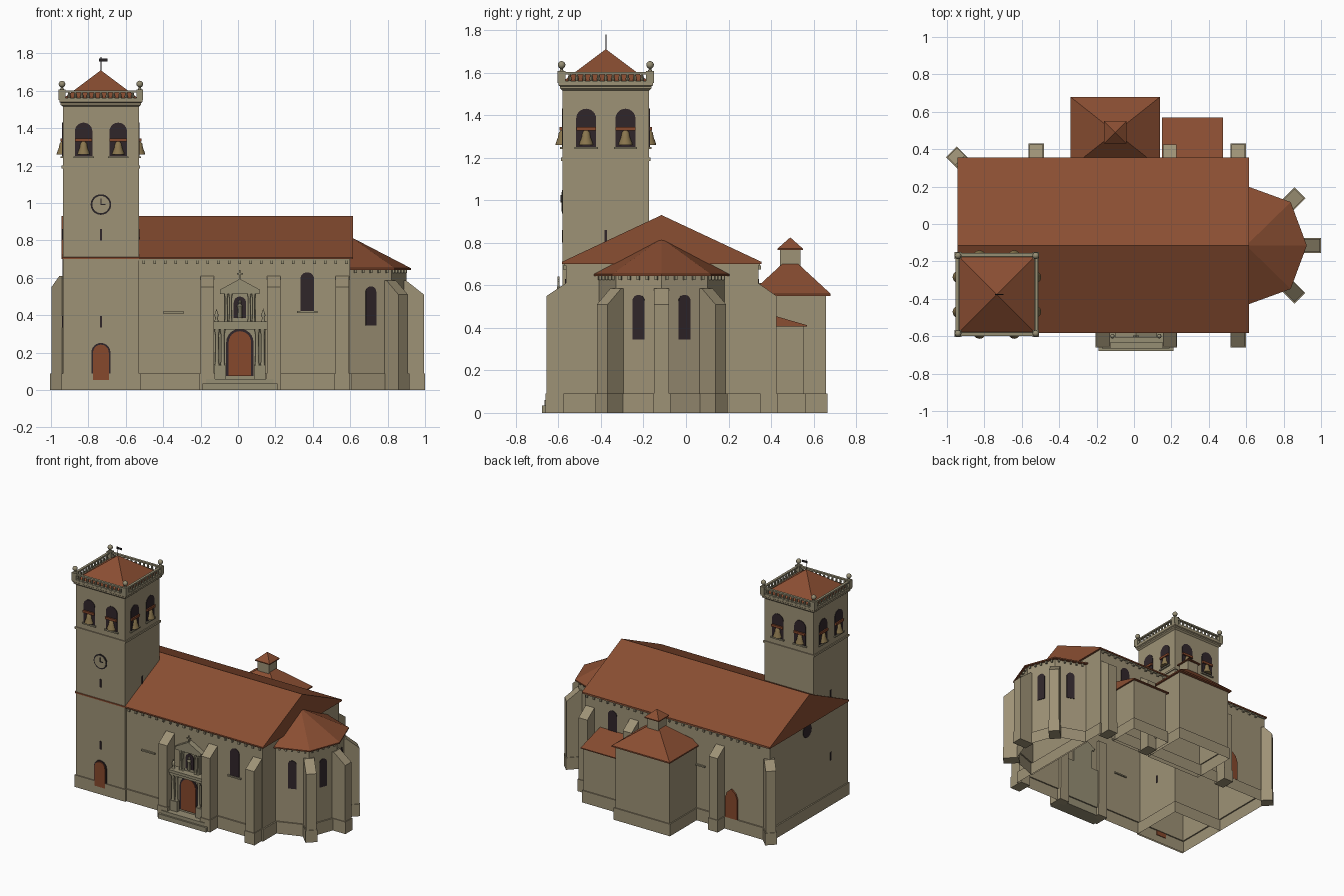
import bpy, bmesh, math
from mathutils import Matrix, Vector

if "Cube" in bpy.data.objects:
    bpy.data.objects.remove(bpy.data.objects["Cube"])


def material(name, *rgb):
    m = bpy.data.materials.new(name)
    col = [((c / 255 + 0.055) / 1.055) ** 2.4 for c in rgb] + [1]
    m.diffuse_color = col
    m.use_nodes = True
    m.node_tree.nodes["Principled BSDF"].inputs["Base Color"].default_value = col
    return m


STONE = material("sandstone", 158, 146, 118)
TRIM = material("trim stone", 150, 142, 116)
TILE = material("roof tile", 138, 78, 50)
DARK = material("dark opening", 48, 38, 42)
WOOD = material("door wood", 134, 72, 44)
BRONZE = material("bell bronze", 138, 118, 78)
IRON = material("iron", 40, 36, 38)


def finish(name, bm, mat, smooth=False):
    me = bpy.data.meshes.new(name)
    bm.to_mesh(me)
    bm.free()
    me.materials.append(mat)
    if smooth:
        me.shade_smooth()
        me.set_sharp_from_angle(angle=math.radians(40))
    ob = bpy.data.objects.new(name, me)
    bpy.context.collection.objects.link(ob)
    return ob


def loft(name, rings, mat, top=False, bottom=False, smooth=False):
    """Skin counter-clockwise rings from bottom to top."""
    bm = bmesh.new()
    vs = [[bm.verts.new(p) for p in r] for r in rings]
    n = len(rings[0])
    for a, b in zip(vs, vs[1:]):
        for i in range(n):
            j = (i + 1) % n
            bm.faces.new((a[i], a[j], b[j], b[i]))
    if top:
        bm.faces.new(vs[-1])
    if bottom:
        bm.faces.new(vs[0][::-1])
    bmesh.ops.remove_doubles(bm, verts=bm.verts, dist=1e-5)
    return finish(name, bm, mat, smooth)


def rect(cx, cy, hx, hy, z):
    return [(cx - hx, cy - hy, z), (cx + hx, cy - hy, z), (cx + hx, cy + hy, z), (cx - hx, cy + hy, z)]


def lathe(name, x, y, profile, mat, seg=12):
    ang = [2 * math.pi * i / seg for i in range(seg)]
    rings = [[(x + r * math.cos(a), y + r * math.sin(a), z) for a in ang] for r, z in profile]
    return loft(name, rings, mat, profile[-1][0] > 0, profile[0][0] > 0, True)


def frame(x, y, deg):
    """Local Y points outward along the given heading."""
    return Matrix.Translation((x, y, 0)) @ Matrix.Rotation(math.radians(deg - 90), 4, 'Z')


def extrude(name, pts, lo, hi, mat, M=Matrix(), side=False):
    """Extrude an XZ profile along local Y, or a YZ profile along X when side is set."""
    bm = bmesh.new()
    ends = [[bm.verts.new(M @ Vector((d, a, z) if side else (a, d, z))) for a, z in pts] for d in (lo, hi)]
    n = len(pts)
    bm.faces.new(ends[0])
    bm.faces.new(ends[1])
    for i in range(n):
        j = (i + 1) % n
        bm.faces.new((ends[0][i], ends[0][j], ends[1][j], ends[1][i]))
    bmesh.ops.recalc_face_normals(bm, faces=bm.faces)
    return finish(name, bm, mat)


def block(name, u0, u1, d0, d1, z0, z1, mat, M=Matrix()):
    return extrude(name, [(u0, z0), (u1, z0), (u1, z1), (u0, z1)], d0, d1, mat, M)


def arch(w, z0, z1, u=0, n=12):
    return [(u - w, z0), (u + w, z0)] + [
        (u + w * math.cos(math.pi * i / n), z1 - w + w * math.sin(math.pi * i / n)) for i in range(n + 1)]


def disc(r, z, n=28):
    return [(r * math.cos(2 * math.pi * i / n), z + r * math.sin(2 * math.pi * i / n)) for i in range(n)]


def buttress(name, x, y, deg, length, top, shoulder):
    M = frame(x, y, deg)
    extrude(name, [(-0.02, 0), (length, 0), (length, shoulder), (0, top), (-0.02, top)], -0.036, 0.036, STONE, M, True)
    block(name + "_plinth", -0.041, 0.041, -0.02, length + 0.005, 0, 0.09, STONE, M)


# Nave walls with plinth, and solid gabled roof
NX, NY, HX, HY = -0.167, -0.1125, 0.767, 0.4525
loft("nave_walls", [rect(NX, NY, HX + o, HY + o, z) for o, z in
                    ((0.01, 0), (0.01, 0.09), (0, 0.09), (0, 0.705))], STONE)
extrude("nave_roof", [(-0.583, 0.7), (-0.583, 0.71), (-0.115, 0.93), (0.355, 0.71), (0.355, 0.7)],
        -0.945, 0.615, TILE, side=True)
for side, y, deg in (("front", -0.565, -90), ("back", 0.34, 90)):
    sgn = 1 if deg > 0 else -1
    M = frame(0, y, deg)
    extrude(side + "_nave_window", arch(0.037, 0.42, 0.63, 0.37 * sgn), -0.01, 0.004, DARK, M)
    for x, w, z in ((0.37, 0.055, 0.412), (-0.345, 0.055, 0.41)):
        block(side + "_sill", sgn * x - w, sgn * x + w, -0.01, 0.012, z, z + 0.01, TRIM, M)
    block(side + "_cornice", *sorted((sgn * -0.93, sgn * 0.6)), -0.01, 0.008, 0.692, 0.702, TRIM, M)
    for i in range(20 if sgn < 0 else 26):
        x = sgn * (0.58 - i * 0.057)
        block(side + "_corbel", x - 0.007, x + 0.007, -0.01, 0.013, 0.675, 0.694, TRIM, M)
extrude("back_door", [(-0.05, 0.09), (0.05, 0.09), (0.05, 0.24), (0.035, 0.28), (0, 0.31), (-0.035, 0.28), (-0.05, 0.24)],
        -0.01, 0.012, WOOD, frame(-0.62, 0.34, 90))
extrude("west_round_window", disc(0.05, 0.66), -0.01, 0.004, DARK, frame(-0.934, -0.1, 180))

# Buttresses of the nave
for x in (-0.165, 0.19, 0.557):
    buttress("front_buttress", x, -0.565, -90, 0.09, 0.61, 0.55)
for x in (-0.523, 0.19, 0.557):
    buttress("back_buttress", x, 0.34, 90, 0.085, 0.61, 0.55)
buttress("corner_buttress", -0.93, 0.34, 135, 0.06, 0.61, 0.55)

# Apse
APSE = [(0.6, -0.41), (0.82, -0.33), (0.9, -0.115), (0.82, 0.1), (0.6, 0.18)]


def apse_ring(s, z):
    return [(0.6 + (x - 0.6) * s, -0.115 + (y + 0.115) * s, z) for x, y in APSE]


loft("apse_walls", [apse_ring(s, z) for s, z in ((1.035, 0), (1.035, 0.09), (1, 0.09), (1, 0.65))], STONE)
loft("apse_roof", [apse_ring(s, z) for s, z in ((1.08, 0.643), (1.08, 0.652), (0, 0.82))], TILE, bottom=True)
for (x0, y0), (x1, y1) in zip(APSE, APSE[1:]):
    deg = math.degrees(math.atan2(x0 - x1, y1 - y0))
    deg = math.degrees(math.atan2(-(x1 - x0), y1 - y0))
    M = frame((x0 + x1) / 2, (y0 + y1) / 2, deg)
    extrude("apse_window", arch(0.03, 0.345, 0.555), -0.01, 0.004, DARK, M)
    for i in range(5):
        u = (i - 2) * 0.045
        block("apse_corbel", u - 0.006, u + 0.006, -0.01, 0.012, 0.625, 0.645, TRIM, M)
for (x, y), deg, length in zip(APSE[1:4], (-45, 0, 45), (0.09, 0.095, 0.09)):
    buttress("apse_buttress", x, y, deg, length, 0.585, 0.51)

# Sacristy with lantern, and lean-to
loft("sacristy_walls", [rect(-0.1, 0.49, 0.225 + o, 0.168 + o, z) for o, z in
                        ((0.008, 0), (0.008, 0.09), (0, 0.09), (0, 0.555))], STONE)
loft("sacristy_roof", [rect(-0.1, 0.49, hx, hy, z) for hx, hy, z in
                       ((0.24, 0.19, 0.55), (0.24, 0.19, 0.56), (0, 0, 0.735))], TILE, bottom=True)
loft("lantern", [rect(-0.1, 0.49, 0.048, 0.048, z) for z in (0.67, 0.77)], STONE, True)
loft("lantern_roof", [rect(-0.1, 0.49, h, h, z) for h, z in ((0.06, 0.765), (0.06, 0.772), (0, 0.825))], TILE, bottom=True)
loft("lean_to_walls", [rect(0.313, 0.443, 0.15 + o, 0.11 + o, z) for o, z in
                       ((0.008, 0), (0.008, 0.09), (0, 0.09), (0, 0.41))], STONE)
extrude("lean_to_roof", [(0.335, 0.405), (0.57, 0.405), (0.57, 0.412), (0.335, 0.48)], 0.15, 0.475, TILE, side=True)

# Bell tower
TX, TY, T = -0.733, -0.377, 0.203
loft("tower_walls", [rect(TX, TY, h, h, z) for h, z in (
    (0.211, 0), (0.211, 0.09), (T, 0.09), (T, 1.185), (0.21, 1.185), (0.21, 1.2), (T, 1.2),
    (T, 1.515), (0.215, 1.525), (0.215, 1.535), (0.222, 1.54), (0.222, 1.553))], STONE, True)
loft("tower_roof", [rect(TX, TY, h, h, z) for h, z in ((0.2, 1.553), (0.2, 1.56), (0, 1.71))], TILE)
for deg in (-90, 0, 90, 180):
    n = Vector((math.cos(math.radians(deg)), math.sin(math.radians(deg))))
    M = frame(TX + n.x * T, TY + n.y * T, deg)
    for u in (-0.0925, 0.0925):
        extrude("belfry_opening", arch(0.047, 1.25, 1.43, u), -0.01, 0.004, DARK, M)
        block("belfry_sill", u - 0.055, u + 0.055, -0.01, 0.012, 1.24, 1.25, TRIM, M)
        block("bell_yoke", u - 0.046, u + 0.046, -0.01, 0.014, 1.328, 1.345, WOOD, M)
        p = M @ Vector((u, 0, 0))
        lathe("bell", p.x, p.y, [(0.034, 1.26), (0.031, 1.272), (0.022, 1.295), (0.018, 1.318), (0.008, 1.33)], BRONZE)
    if deg != 90:
        for z in (0.8, 0.335):
            block("tower_slit", -0.006, 0.006, -0.01, 0.004, z, z + 0.06, DARK, M)
    # Balustrade of this side
    for z, h in ((1.553, 0.008), (1.592, 0.011)):
        block("balustrade_rail", -0.2, 0.2, 0, 0.018, z, z + h, TRIM, M)
    for i in range(11):
        p = M @ Vector(((i - 5) * 0.034, 0.009, 0))
        lathe("baluster", p.x, p.y, [(0.006, 1.56), (0.009, 1.57), (0.005, 1.593)], TRIM, 8)
    # Corner post and ball finial
    p = M @ Vector((0.208, 0.005, 0))
    loft("corner_post", [rect(p.x, p.y, 0.018, 0.018, z) for z in (1.55, 1.608)], TRIM, True)
    ball = [(0.018 * math.sin(math.pi * i / 8), 1.636 - 0.018 * math.cos(math.pi * i / 8)) for i in range(1, 9)]
    lathe("ball_finial", p.x, p.y, [(0.012, 1.605), (0.006, 1.615)] + ball, TRIM)

# Clock, tower door and weather vane
F = frame(TX, TY - T, -90)
extrude("clock_ring", disc(0.055, 0.992), -0.01, 0.004, IRON, F)
extrude("clock_face", disc(0.046, 0.992), -0.01, 0.006, STONE, F)
block("clock_minute_hand", -0.003, 0.003, 0, 0.009, 0.99, 1.025, IRON, F)
block("clock_hour_hand", -0.024, 0.003, 0, 0.009, 0.99, 0.996, IRON, F)
extrude("tower_door_surround", arch(0.051, 0.09, 0.252), -0.01, 0.005, DARK, F)
extrude("tower_door", arch(0.042, 0.055, 0.243), -0.01, 0.011, WOOD, F)
lathe("vane_rod", TX, TY, [(0.003, 1.7), (0.003, 1.78)], IRON, 6)
block("vane_flag", TX - 0.01, TX + 0.035, TY - 0.002, TY + 0.002, 1.758, 1.772, IRON)

# Portal: steps, door, columns, niche and pediment
P = frame(0.01, -0.565, -90)
block("lower_step", -0.2, 0.2, 0, 0.113, 0, 0.035, TRIM, P)
block("upper_step", -0.18, 0.18, 0, 0.1, 0.035, 0.06, TRIM, P)
block("portal_wall", -0.138, 0.138, -0.01, 0.03, 0.06, 0.36, TRIM, P)
extrude("portal_door_surround", arch(0.073, 0.075, 0.328), 0, 0.035, DARK, P)
extrude("portal_door", arch(0.06, 0.075, 0.315), 0, 0.039, WOOD, P)
block("entablature", -0.145, 0.145, -0.01, 0.062, 0.325, 0.345, TRIM, P)
block("entablature_cornice", -0.152, 0.152, -0.01, 0.07, 0.345, 0.366, TRIM, P)
block("niche_wall", -0.085, 0.085, -0.01, 0.018, 0.366, 0.52, TRIM, P)
extrude("niche", arch(0.033, 0.385, 0.5), 0, 0.022, DARK, P)
lathe("niche_figure", 0.01, -0.593, [(0.014, 0.386), (0.011, 0.43), (0.015, 0.45), (0.005, 0.46), (0.009, 0.47), (0.003, 0.482)], TRIM, 8)
block("upper_entablature", -0.105, 0.105, -0.01, 0.042, 0.515, 0.534, TRIM, P)
extrude("pediment", [(-0.112, 0.534), (0.112, 0.534), (0, 0.595)], -0.01, 0.042, TRIM, P)
block("cross_upright", -0.004, 0.004, 0.03, 0.038, 0.59, 0.642, TRIM, P)
block("cross_arm", -0.016, 0.016, 0.03, 0.038, 0.618, 0.626, TRIM, P)
for s in (-1, 1):
    block("column_pedestal", s * 0.106 - 0.03, s * 0.106 + 0.03, 0, 0.062, 0.06, 0.135, TRIM, P)
    for u in (0.092, 0.122):
        lathe("portal_column", 0.01 + s * u, -0.61, [(0.013, 0.135), (0.01, 0.15), (0.009, 0.295), (0.015, 0.325)], TRIM)
    for u in (0.05, 0.073):
        lathe("niche_column", 0.01 + s * u, -0.592, [(0.009, 0.366), (0.007, 0.385), (0.006, 0.49), (0.011, 0.516)], TRIM)
    lathe("portal_finial", 0.01 + s * 0.125, -0.6, [(0.012, 0.366), (0.006, 0.385), (0.012, 0.4), (0, 0.435)], TRIM)
